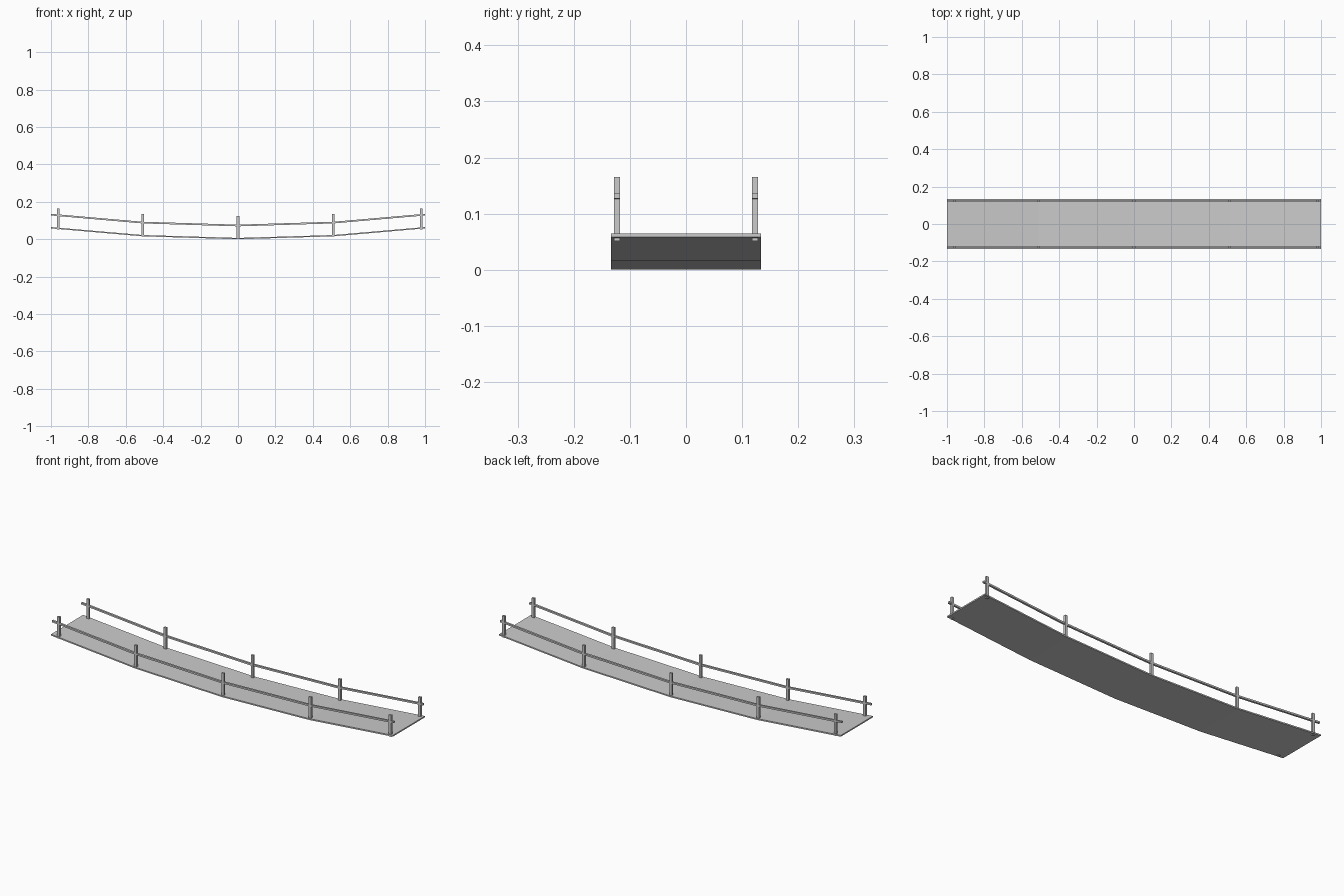
import bpy, bmesh

if "Cube" in bpy.data.objects:
    bpy.data.objects.remove(bpy.data.objects["Cube"])

# Sag of the hanging bridge: (x, height above the lowest point)
SAG = [(-1, 0.058), (-0.51, 0.0155), (0, 0), (0.51, 0.0155), (1, 0.058)]


def finish(name, bm):
    bmesh.ops.recalc_face_normals(bm, faces=bm.faces)
    mesh = bpy.data.meshes.new(name)
    bm.to_mesh(mesh)
    bm.free()
    obj = bpy.data.objects.new(name, mesh)
    bpy.context.collection.objects.link(obj)
    return obj


def sagging_strip(name, y, width, z, thickness):
    """Rectangular bar that follows the sag line."""
    bm = bmesh.new()
    rings = []
    for x, s in SAG:
        rings.append([bm.verts.new((x, y + dy * width / 2, z + s + dz * thickness))
                      for dy, dz in ((-1, 0), (1, 0), (1, 1), (-1, 1))])
    for a, b in zip(rings, rings[1:]):
        for i in range(4):
            j = (i + 1) % 4
            bm.faces.new((a[i], a[j], b[j], b[i]))
    bm.faces.new(rings[0])
    bm.faces.new(rings[-1])
    return finish(name, bm)


def box(name, center, size):
    bm = bmesh.new()
    bmesh.ops.create_cube(bm, size=1)
    bmesh.ops.scale(bm, vec=size, verts=bm.verts)
    obj = finish(name, bm)
    obj.location = center
    return obj


# Deck
sagging_strip("deck", 0, 0.268, 0, 0.007)

# Handrails and posts on both sides
POSTS = [(-0.962, 0.108), (-0.51, 0.078), (0, 0.0645), (0.51, 0.078), (0.979, 0.108)]
for side, y in (("front", -0.123), ("back", 0.123)):
    sagging_strip(f"{side}_handrail", y, 0.0105, 0.069, 0.009)
    for i, (x, z) in enumerate(POSTS):
        box(f"{side}_post_{i + 1}", (x, y, z), (0.014, 0.0115, 0.114 if x else 0.121))
